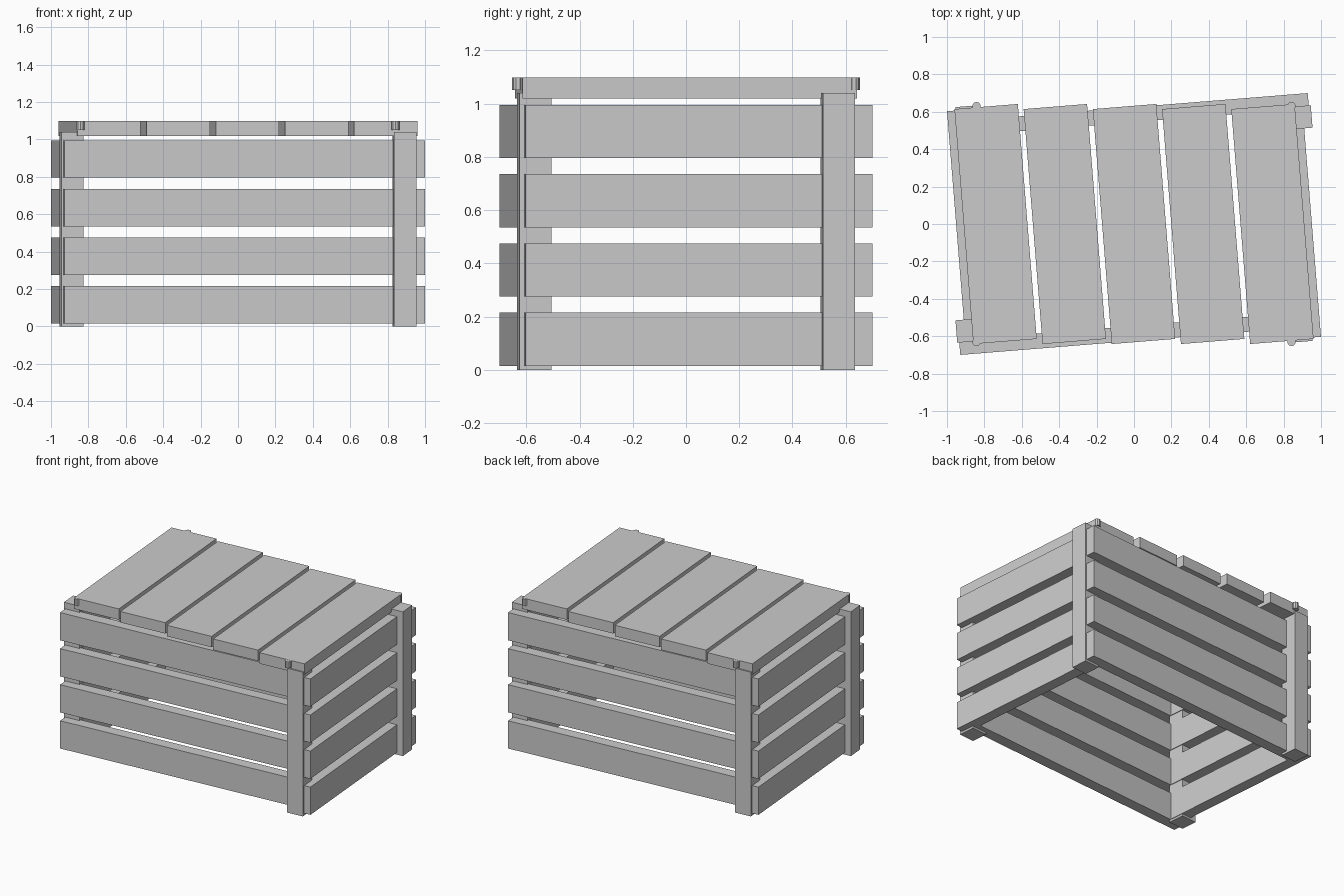
import bpy, math

if "Cube" in bpy.data.objects:
    bpy.data.objects.remove(bpy.data.objects["Cube"])

TWIST = math.radians(4.6)   # every board is turned about its own centre


def board(name, size, centre):
    bpy.ops.mesh.primitive_cube_add(size=1, location=centre)
    ob = bpy.context.object
    ob.name = name
    ob.scale = size
    bpy.ops.object.transform_apply(location=False, rotation=False, scale=True)
    ob.rotation_euler.z = TWIST
    return ob


def peg(name, x, y):
    bpy.ops.mesh.primitive_cylinder_add(vertices=10, radius=0.022, depth=0.047,
                                        location=(x, y, 1.0735))
    bpy.context.object.name = name


# Side planks: four rows on each of the four sides
for row in range(4):
    z = 0.115 + 0.26 * row
    for side, sign in (("front", -1), ("back", 1)):
        board(f"{side}_plank_{row + 1}", (1.87, 0.08, 0.2), (0, sign * 0.585, z))
    for side, sign in (("left", -1), ("right", 1)):
        board(f"{side}_plank_{row + 1}", (0.08, 1.216, 0.2), (sign * 0.911, 0, z))

# Corner posts, with a small lid peg above each
for fb, sy in (("front", -1), ("back", 1)):
    for lr, sx in (("left", -1), ("right", 1)):
        board(f"{fb}_{lr}_post", (0.12, 0.12, 1.04), (sx * 0.89, sy * 0.57, 0.52))
        peg(f"{fb}_{lr}_peg", sx * 0.842, sy * 0.631)

# Lid slats
for i in range(5):
    board(f"lid_slat_{i + 1}", (0.34, 1.26, 0.079), ((i - 2) * 0.37, 0, 1.0585))
